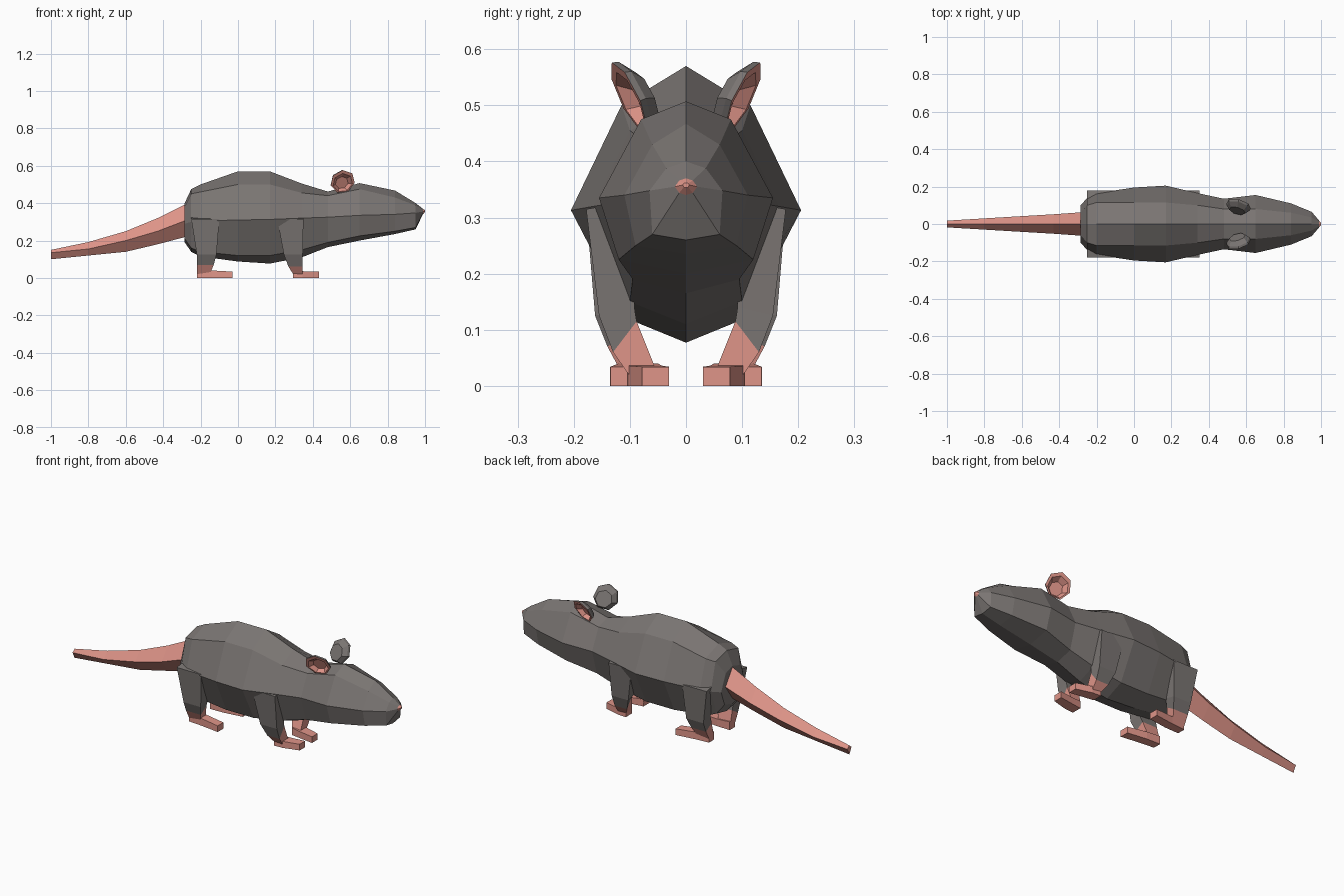
import bpy, bmesh, math
from mathutils import Vector

if "Cube" in bpy.data.objects:
    bpy.data.objects.remove(bpy.data.objects["Cube"])


def material(name, rgb):
    m = bpy.data.materials.new(name)
    m.diffuse_color = (*rgb, 1)
    m.use_nodes = True
    m.node_tree.nodes["Principled BSDF"].inputs["Base Color"].default_value = m.diffuse_color
    return m


GREY = material("grey fur", (0.195, 0.178, 0.170))
PINK = material("pink skin", (0.74, 0.30, 0.25))


def loft(name, rings, pink=lambda i: False, mirror=False):
    """Skin a row of closed rings; pink(i) picks the pink bands."""
    bm = bmesh.new()
    rows = [[bm.verts.new(p) for p in r] for r in rings]
    n = len(rows[0])
    for i, (a, b) in enumerate(zip(rows, rows[1:])):
        for k in range(n):
            f = bm.faces.new((a[k], a[(k + 1) % n], b[(k + 1) % n], b[k]))
            f.material_index = int(pink(i))
    bm.faces.new(rows[0]).material_index = int(pink(0))
    bm.faces.new(rows[-1][::-1]).material_index = int(pink(len(rows) - 2))
    bmesh.ops.recalc_face_normals(bm, faces=bm.faces)
    me = bpy.data.meshes.new(name)
    bm.to_mesh(me)
    bm.free()
    me.materials.append(GREY)
    me.materials.append(PINK)
    ob = bpy.data.objects.new(name, me)
    bpy.context.collection.objects.link(ob)
    if mirror:
        mod = ob.modifiers.new("Mirror", 'MIRROR')
        mod.use_axis = (False, True, False)
    return ob


# Body and head: x, top z, upper y/z, side y/z, lower y/z, bottom z
body = [
    (-0.285, .40, .06, .38, .10, .29, .07, .21, .19),
    (-0.25, .475, .10, .45, .14, .30, .09, .16, .14),
    (-0.20, .50, .115, .46, .165, .305, .10, .14, .115),
    (0.00, .57, .115, .50, .195, .31, .105, .12, .088),
    (0.17, .57, .115, .50, .205, .313, .105, .12, .077),
    (0.34, .505, .10, .455, .165, .32, .10, .15, .11),
    (0.48, .462, .08, .44, .135, .325, .095, .19, .165),
    (0.65, .507, .08, .475, .155, .335, .12, .225, .20),
    (0.84, .467, .06, .43, .11, .34, .09, .25, .235),
    (0.95, .40, .035, .388, .065, .348, .06, .27, .26),
    (0.988, .37, .012, .366, .02, .355, .012, .344, .34),
    (1.00, .362, .004, .361, .006, .358, .004, .354, .353),
]


def body_ring(x, zt, yu, zu, ys, zs, yl, zl, zb):
    half = [(yu, zu), (ys, zs), (yl, zl)]
    return ([(x, 0, zt)] + [(x, y, z) for y, z in half] + [(x, 0, zb)]
            + [(x, -y, z) for y, z in half[::-1]])


loft("body", [body_ring(*r) for r in body], lambda i: i == len(body) - 2)

# Tail: diamond section, x, half width, top, side, bottom
tail = [(-0.26, .064, .405, .315, .225), (-0.43, .052, .32, .25, .18),
        (-0.60, .042, .25, .20, .14), (-0.80, .03, .192, .155, .12),
        (-1.00, .018, .15, .135, .10)]
loft("tail", [[(x, 0, t), (x, w, s), (x, 0, b), (x, -w, s)] for x, w, t, s, b in tail],
     lambda i: True)


# Legs: x back/front, y inner/outer, z inner/outer; the lowest band is bare skin
def leg(name, rows):
    rings = [[(a, yi, zi), (b, yi, zi), (b, yo, zo), (a, yo, zo)]
             for a, b, yi, yo, zi, zo in rows]
    loft(name, rings, lambda i: i == len(rows) - 2, True)


leg("front_leg", [(.21, .35, .09, .178, .33, .315), (.245, .346, .092, .155, .14, .125),
                  (.27, .345, .088, .13, .115, .06), (.295, .345, .05, .102, .02, .02)])
leg("hind_leg", [(-.25, -.10, .09, .178, .33, .315), (-.22, -.115, .10, .162, .14, .125),
                 (-.22, -.13, .09, .14, .10, .07), (-.22, -.15, .07, .113, .02, .02)])


# Feet: flat wedges, heel to toe
def foot(name, sections):
    loft(name, [[(x, a, 0), (x, b, 0), (x, b, h), (x, a, h)] for x, a, b, h in sections],
         lambda i: True, True)


foot("front_foot", [(.295, .05, .105, .04), (.345, .043, .102, .036), (.432, .03, .078, .034)])
foot("hind_foot", [(-.22, .068, .113, .045), (-.14, .07, .12, .04), (-.03, .085, .135, .034)])

# Ears: seven-sided cups, opening outward and slightly forward
up = Vector((0.0, 0.42, 0.90))
out = Vector((0.25, 0.88, -0.42)).normalized()
side = up.cross(out).normalized()
up = out.cross(side)
centre = Vector((0.56, 0.103, 0.515))


def ear_ring(radius, depth):
    c = centre + out * depth - up * (0.068 - radius) * 0.5
    return [c + (side * math.sin(t) + up * math.cos(t)) * radius
            for t in (math.tau * k / 7 for k in range(7))]


loft("ear", [ear_ring(.045, -.032), ear_ring(.065, -.012), ear_ring(.068, .0),
             ear_ring(.055, .0), ear_ring(.036, -.022)], lambda i: i >= 2, True)
